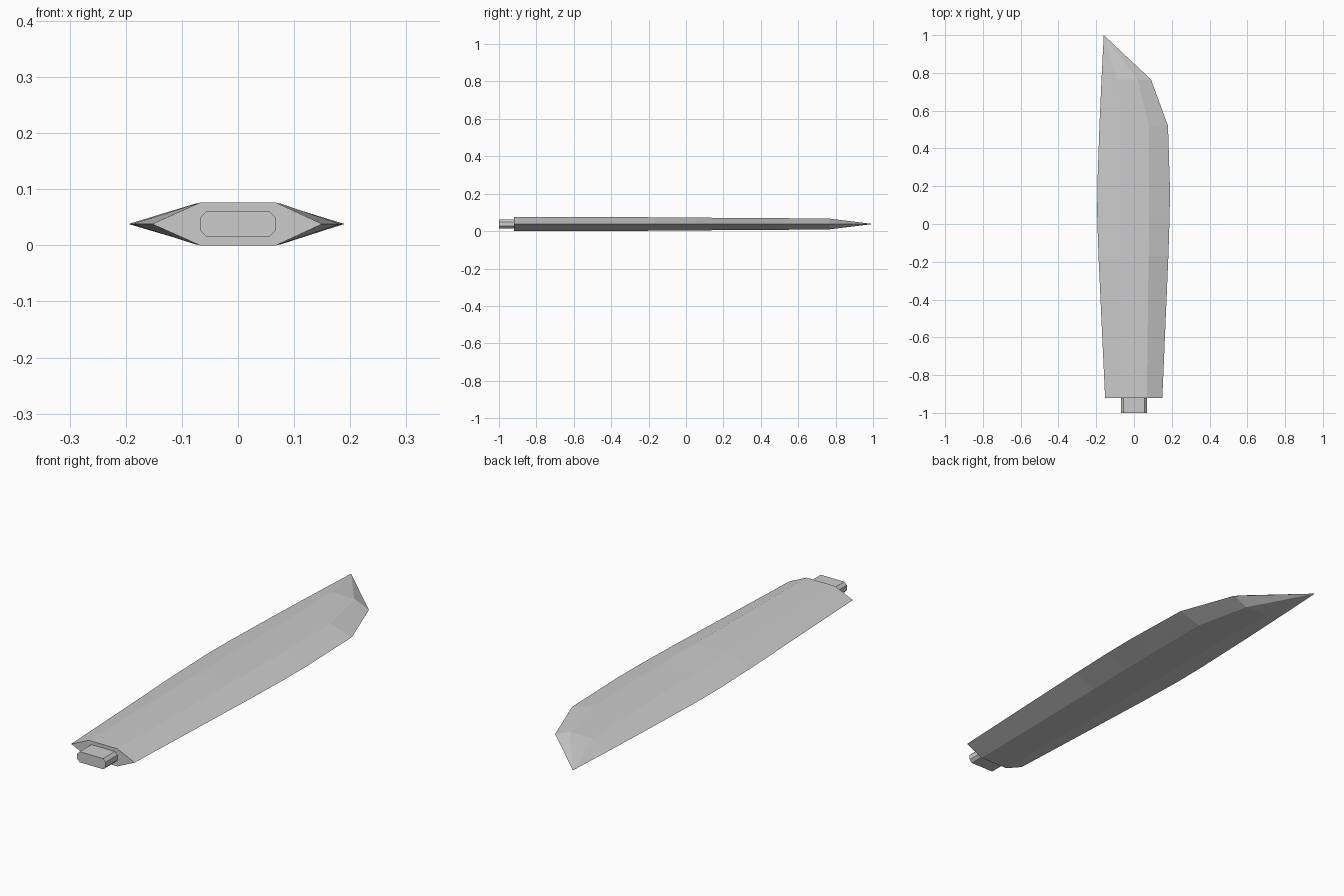
import bpy, bmesh

if "Cube" in bpy.data.objects:
    bpy.data.objects.remove(bpy.data.objects["Cube"])

steel = bpy.data.materials.new("light_grey_steel")
steel.diffuse_color = (0.6, 0.6, 0.6, 1)
steel.use_nodes = True
steel.node_tree.nodes["Principled BSDF"].inputs["Base Color"].default_value = steel.diffuse_color
MID = 0.038  # height of the centre plane


def loft(name, rings, tip=None):
    """Skin rings of equal length, capping the open ends or closing to a tip."""
    bm = bmesh.new()
    loops = [[bm.verts.new(p) for p in ring] for ring in rings]
    n = len(loops[0])
    for a, b in zip(loops, loops[1:]):
        for i in range(n):
            j = (i + 1) % n
            bm.faces.new((a[i], a[j], b[j], b[i]))
    bm.faces.new(loops[0][::-1])
    last = loops[-1]
    if tip:
        point = bm.verts.new(tip)
        for i in range(n):
            bm.faces.new((last[i], last[(i + 1) % n], point))
    else:
        bm.faces.new(last)
    bmesh.ops.recalc_face_normals(bm, faces=bm.faces)
    mesh = bpy.data.meshes.new(name)
    bm.to_mesh(mesh)
    bm.free()
    mesh.materials.append(steel)
    obj = bpy.data.objects.new(name, mesh)
    bpy.context.collection.objects.link(obj)
    return obj


# Blade: six-sided sections (y, left edge, left ridge, right ridge, right edge, half thickness)
sections = [
    (-0.92, -0.153, -0.068, 0.068, 0.150, 0.038),
    (-0.17, -0.188, -0.077, 0.077, 0.182, 0.036),
    (0.05, -0.195, -0.080, 0.080, 0.189, 0.034),
    (0.20, -0.194, -0.080, 0.080, 0.190, 0.033),
    (0.52, -0.183, -0.080, 0.078, 0.180, 0.031),
    (0.765, -0.172, -0.090, 0.020, 0.090, 0.029),
]
rings = [[(l, y, MID), (lr, y, MID - h), (rr, y, MID - h),
          (r, y, MID), (rr, y, MID + h), (lr, y, MID + h)]
         for y, l, lr, rr, r, h in sections]
loft("blade", rings, tip=(-0.16, 1.0, MID))

# Tang: short bar with chamfered corners
w, h, c = 0.068, 0.023, 0.012
outline = [(-w, -h + c), (-w + c, -h), (w - c, -h), (w, -h + c),
           (w, h - c), (w - c, h), (-w + c, h), (-w, h - c)]
loft("tang", [[(x, y, MID + z) for x, z in outline] for y in (-1.0, -0.915)])
